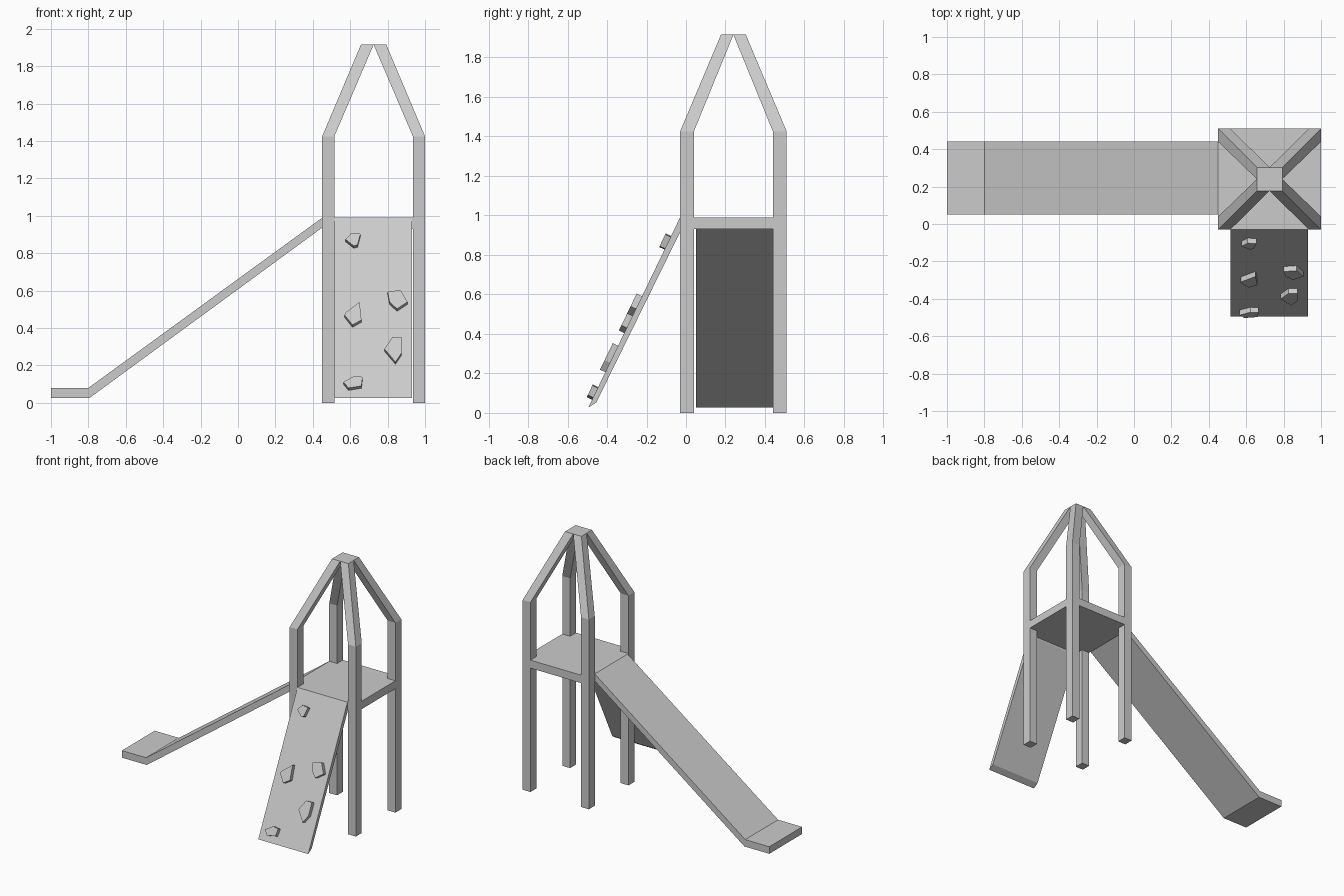
import bpy, bmesh
from mathutils import Vector

if "Cube" in bpy.data.objects:
    bpy.data.objects.remove(bpy.data.objects["Cube"])


def loft(name, rings):
    """Closed solid through a list of matching point rings."""
    bm = bmesh.new()
    loops = [[bm.verts.new(p) for p in ring] for ring in rings]
    n = len(loops[0])
    for a, b in zip(loops, loops[1:]):
        for i in range(n):
            j = (i + 1) % n
            bm.faces.new((a[i], a[j], b[j], b[i]))
    bm.faces.new(loops[0][::-1])
    bm.faces.new(loops[-1])
    bmesh.ops.recalc_face_normals(bm, faces=bm.faces[:])
    mesh = bpy.data.meshes.new(name)
    bm.to_mesh(mesh)
    bm.free()
    obj = bpy.data.objects.new(name, mesh)
    bpy.context.collection.objects.link(obj)
    return obj


CX, CY = 0.725, 0.24      # tower centre
OX, IX = 0.275, 0.21      # outer / inner post faces in x
OY, IY = 0.27, 0.20       # outer / inner post faces in y

# Four corner posts, each bending inward to form the open roof
for sx, side in ((-1, "left"), (1, "right")):
    for sy, face in ((-1, "front"), (1, "back")):
        def ring(z, ox, ix, oy, iy):
            return [(CX + sx * x, CY + sy * y, z)
                    for x, y in ((ox, oy), (ix, oy), (ix, iy), (ox, iy))]
        loft(f"{face}_{side}_post", [
            ring(0, OX, IX, OY, IY),
            ring(1.425, OX, IX, OY, IY),
            ring(1.915, 0.068, 0, 0.063, 0)])

# Platform notched around the posts
corner = [(OX, IY), (IX, IY), (IX, OY)]
outline = (corner + [(-x, y) for x, y in corner[::-1]]
           + [(-x, -y) for x, y in corner] + [(x, -y) for x, y in corner[::-1]])
loft("platform", [[(CX + x, CY + y, z) for x, y in outline] for z in (0.93, 0.99)])

# Slide: side profile extruded across its width
slide = [(-1, 0.027), (-0.793, 0.027), (0.45, 0.937), (0.45, 0.99),
         (-0.8, 0.08), (-1, 0.08)]
loft("slide", [[(x, y, z) for x, z in slide] for y in (0.05, 0.44)])

# Leaning climbing wall
top, foot = Vector((0, -0.03, 0.99)), Vector((0, -0.495, 0.027))
wall = [top.yz, foot.yz, (-0.454, 0.053), (-0.03, 0.915)]
loft("climbing_wall", [[(x, y, z) for y, z in wall] for x in (0.515, 0.93)])

# Angular climbing holds, outlines given as seen from the front
along = (foot - top).normalized()
normal = Vector((0, along.z, -along.y))
T = 0.03
holds = [
    [(.607, .909), (.655, .904), (.639, .845), (.618, .84), (.575, .875)],
    [(.65, .54), (.66, .444), (.612, .417), (.57, .47), (.577, .484)],
    [(.80, .594), (.869, .604), (.906, .54), (.85, .503), (.81, .54)],
    [(.826, .353), (.874, .353), (.874, .267), (.842, .219), (.783, .289)],
    [(.623, .144), (.666, .139), (.66, .091), (.591, .08), (.564, .112)],
]
for i, pts in enumerate(holds):
    outer = []
    for x, z in pts:
        s = (z - normal.z * T - top.z) / along.z
        p = top + along * s + normal * T
        outer.append(Vector((x, p.y, p.z)))
    loft(f"climbing_hold_{i + 1}", [[p - normal * (T + 0.008) for p in outer], outer])
